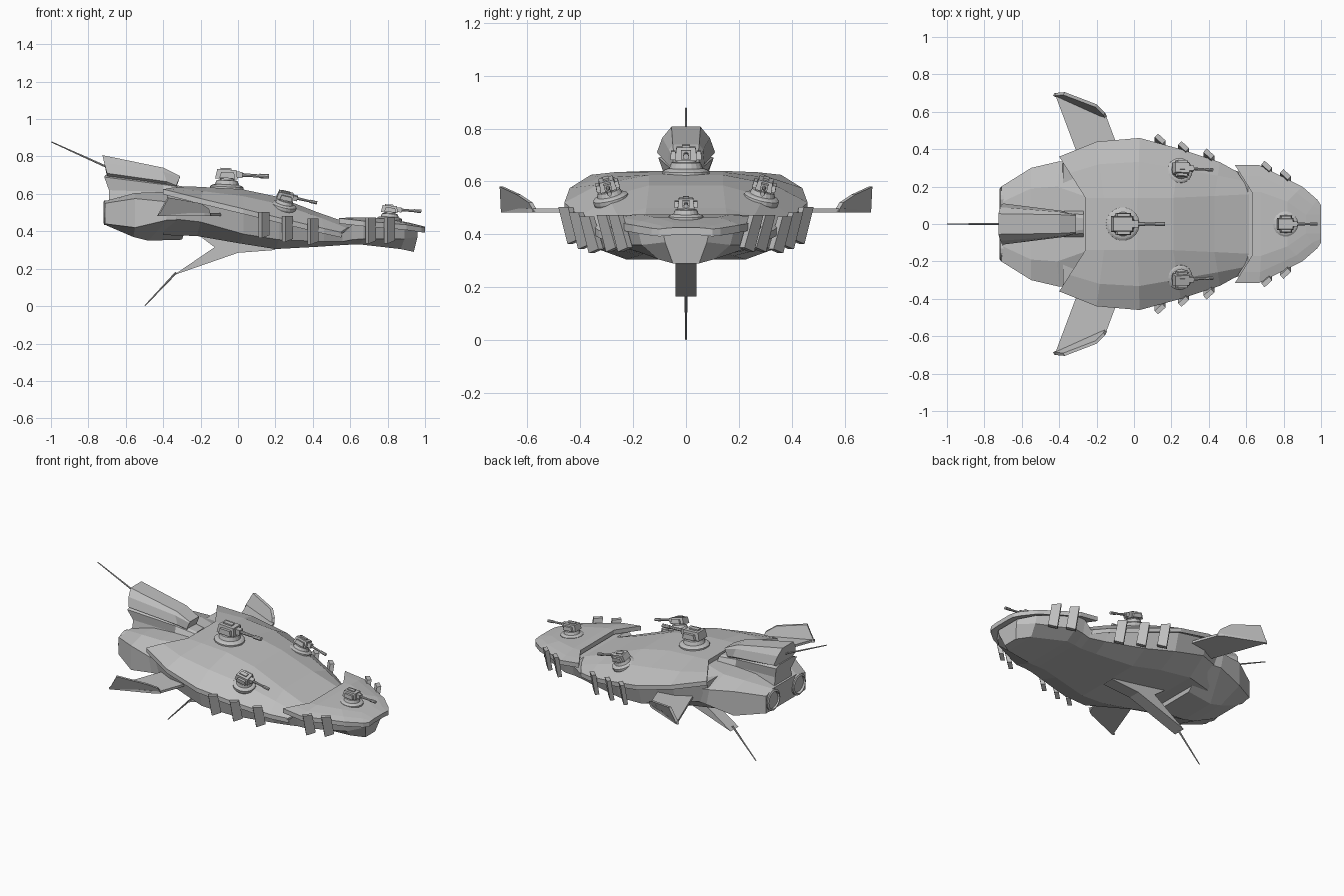
import bpy, bmesh, math
from mathutils import Matrix, Vector

if "Cube" in bpy.data.objects:
    bpy.data.objects.remove(bpy.data.objects["Cube"])

grey = bpy.data.materials.new("hull_grey")
grey.diffuse_color = (0.53, 0.53, 0.53, 1)
grey.use_nodes = True
grey.node_tree.nodes["Principled BSDF"].inputs["Base Color"].default_value = grey.diffuse_color


def finish(name, bm):
    bmesh.ops.remove_doubles(bm, verts=bm.verts, dist=1e-5)
    bmesh.ops.recalc_face_normals(bm, faces=bm.faces)
    me = bpy.data.meshes.new(name)
    bm.to_mesh(me)
    bm.free()
    me.materials.append(grey)
    ob = bpy.data.objects.new(name, me)
    bpy.context.collection.objects.link(ob)
    return ob


def bridge(bm, rings, caps=True):
    rows = [[bm.verts.new(p) for p in r] for r in rings]
    n = len(rows[0])
    for a, b in zip(rows, rows[1:]):
        for i in range(n):
            j = (i + 1) % n
            bm.faces.new((a[i], a[j], b[j], b[i]))
    if caps:
        bm.faces.new(rows[0][::-1])
        bm.faces.new(rows[-1])
    return rows


def loft(name, halves):
    """Skin half cross-sections (top to bottom, y > 0), mirrored across y = 0."""
    bm = bmesh.new()
    bridge(bm, [list(h) + [(x, -y, z) for x, y, z in reversed(h)] for h in halves])
    return finish(name, bm)


def lathe(bm, profile, n=16):
    """Spin an (r, z) profile round local z."""
    bridge(bm, [[(r * math.cos(2 * math.pi * i / n), r * math.sin(2 * math.pi * i / n), z)
                 for i in range(n)] for r, z in profile])


def box(bm, centre, size, top=1.0):
    cx, cy, cz = centre
    a, b, h = (s / 2 for s in size)
    bridge(bm, [[(cx + sx * a * t, cy + sy * b * t, cz + dz)
                 for sx, sy in ((-1, -1), (1, -1), (1, 1), (-1, 1))]
                for dz, t in ((-h, 1), (h, top))])


def rod(bm, p, q, r0, r1, n=8):
    p, q = Vector(p), Vector(q)
    d = q - p
    m = Matrix.Translation((p + q) / 2) @ d.to_track_quat('Z', 'Y').to_matrix().to_4x4()
    bmesh.ops.create_cone(bm, cap_ends=True, segments=n, radius1=r0, radius2=r1,
                          depth=d.length, matrix=m)


def armour(name, stations, bulge):
    """Domed plate: each station is an inner and an outer edge point."""
    rings = []
    for (xi, yi, zi), (xo, yo, zo) in stations:
        t = [(xi, yi, zi),
             (xi + (xo - xi) * .6, yi + (yo - yi) * .6, zi + (zo - zi) * bulge),
             (xo, yo, zo)]
        top = [(x, -y, z) for x, y, z in reversed(t)] + t
        rings.append(top + [(x, y, z - .028) for x, y, z in reversed(top)])
    bm = bmesh.new()
    rows = bridge(bm, rings, caps=False)
    for row in (rows[0], rows[-1]):     # upright end walls
        for i in range(5):
            bm.faces.new((row[i], row[i + 1], row[10 - i], row[11 - i]))
    return finish(name, bm)


# Upper armour: main deck and bow deck
armour("main_deck", [
    ((-.26, .14, .64), (-.40, .36, .625)),
    ((-.16, .14, .635), (-.20, .44, .575)),
    ((.02, .14, .625), (.03, .46, .52)),
    ((.21, .14, .585), (.25, .40, .465)),
    ((.43, .15, .50), (.46, .33, .415)),
    ((.63, .16, .43), (.55, .28, .395))], .35)
armour("bow_deck", [
    ((.63, .17, .475), (.54, .315, .47)),
    ((.68, .17, .475), (.67, .315, .455)),
    ((.82, .12, .465), (.90, .20, .435)),
    ((.92, .05, .445), (.98, .13, .423)),
    ((1.0, .05, .425), (1.0, .10, .42))], .5)

# Lower hull: x, half width, top, chine and keel heights
loft("lower_hull", [[(x, y, t), (x, y * .93, m), (x - .02, y * .58, b)] for x, y, t, m, b in (
    (-.38, .33, .60, .47, .38), (-.20, .42, .55, .45, .375), (.03, .44, .50, .385, .335),
    (.22, .39, .45, .355, .305), (.46, .31, .395, .345, .318), (.56, .28, .39, .345, .325),
    (.61, .285, .435, .355, .328),
    (.67, .29, .435, .36, .33), (.89, .18, .41, .36, .305), (.96, .085, .40, .37, .29))])

# Stern block and twin nozzles
loft("stern_block", [
    [(-.70, .12, .565), (-.71, .20, .55), (-.71, .20, .44), (-.70, .10, .43)],
    [(-.55, .19, .605), (-.55, .30, .575), (-.55, .30, .42), (-.56, .12, .37)],
    [(-.41, .20, .61), (-.40, .335, .56), (-.38, .335, .46), (-.48, .12, .35)],
    [(-.24, .14, .61), (-.24, .34, .54), (-.26, .32, .46), (-.30, .14, .355)]])
bm = bmesh.new()
lathe(bm, [(.062, 0), (.066, .08), (.054, .085), (.045, .03)])
bm.transform(Matrix.Translation((-.635, .13, .5)) @ Matrix.Rotation(-math.pi / 2, 4, 'Y'))
copy = bmesh.ops.duplicate(bm, geom=bm.verts[:] + bm.edges[:] + bm.faces[:])["geom"]
for v in copy:
    if isinstance(v, bmesh.types.BMVert):
        v.co.y *= -1
finish("engine_nozzles", bm)

# Tail tower: upper cabin on a flared base
loft("tower_cabin", [
    [(-.725, .055, .807), (-.715, .09, .765), (-.70, .11, .71), (-.70, .07, .69)],
    [(-.40, .05, .74), (-.40, .065, .72), (-.38, .07, .665), (-.38, .05, .65)],
    [(-.31, .045, .695), (-.31, .05, .69), (-.33, .05, .645), (-.33, .045, .635)]])
loft("tower_base", [
    [(-.71, .07, .70), (-.715, .105, .69), (-.69, .08, .62), (-.69, .09, .55)],
    [(-.40, .045, .66), (-.40, .06, .65), (-.40, .07, .61), (-.40, .08, .57)],
    [(-.27, .03, .635), (-.27, .05, .63), (-.27, .07, .61), (-.27, .08, .57)]])

# Antennas
bm = bmesh.new()
rod(bm, (-.998, 0, .878), (-.66, 0, .725), .003, .006)
rod(bm, (-.498, 0, .002), (-.33, 0, .18), .003, .006)
finish("antennas", bm)

# Belly fin
outline = [(-.345, .165), (-.125, .315), (-.205, .375), (-.17, .395), (.05, .42),
           (.20, .30), (0, .285)]
bm = bmesh.new()
bridge(bm, [[(x, y, z) for x, z in outline] for y in (-.04, .04)])
finish("belly_fin", bm)

# Wings: flat panel with an upturned outer strip
for s, side in ((-1, "right"), (1, "left")):
    bm = bmesh.new()
    panel = [(-.29, .34), (-.08, .38), (-.105, .46), (-.15, .58), (-.18, .60), (-.425, .70)]
    bridge(bm, [[(x, s * y, z) for x, y in panel] for z in (.482, .497)])
    tip = [(-.425, .70, .482), (-.37, .705, .58), (-.20, .64, .55), (-.155, .595, .52),
           (-.145, .575, .485)]
    bridge(bm, [[(x - d * .5, s * (y - d), z) for x, y, z in tip] for d in (0, .015)])
    finish(side + "_wing", bm)

# Hanging side plates along the rim
for s, side in ((-1, "right"), (1, "left")):
    for i, (x, y, z) in enumerate(((.14, .445, .435), (.265, .405, .415), (.40, .365, .40),
                                   (.71, .30, .405), (.81, .255, .405))):
        bm = bmesh.new()
        box(bm, (0, 0, 0), (.055, .026, .135))
        bm.transform(Matrix.Rotation(-s * math.radians(42), 4, 'Z'))
        for v in bm.verts:              # lean inward, slanted lower end
            if v.co.z < 0:
                v.co.y -= s * .035
                v.co.z += .012 if v.co.x > 0 else -.004
        bm.transform(Matrix.Translation((x, s * (y + .01), z)))
        finish("%s_side_plate_%d" % (side, i), bm)


def turret(name, loc, scale, roll=0.0, pitch=0.0):
    bm = bmesh.new()
    lathe(bm, [(.085, -.025), (.09, -.01), (.09, .008), (.078, .016), (.064, .02),
               (.056, .042), (.04, .044), (.035, .06)], 18)
    box(bm, (-.005, 0, .075), (.12, .085, .05), .85)
    box(bm, (-.01, 0, .103), (.06, .03, .01))
    for s in (-1, 1):
        box(bm, (0, s * .048, .07), (.085, .022, .032), .8)
    box(bm, (.06, 0, .075), (.04, .036, .034))
    rod(bm, (.05, 0, .075), (.17, 0, .075), .011, .008)
    rod(bm, (.17, 0, .075), (.222, 0, .075), .012, .012)
    bm.transform(Matrix.Translation(loc) @ Matrix.Rotation(math.radians(roll), 4, 'X')
                 @ Matrix.Rotation(math.radians(pitch), 4, 'Y') @ Matrix.Scale(scale, 4))
    finish(name, bm)


# Gun turrets
turret("main_turret", (-.06, 0, .63), 1.0, 0, 3)
turret("bow_turret", (.81, 0, .462), .75, 0, 4)
for s, side in ((-1, "right"), (1, "left")):
    turret(side + "_turret", (.245, s * .285, .535), .76, -s * 14, 13)
